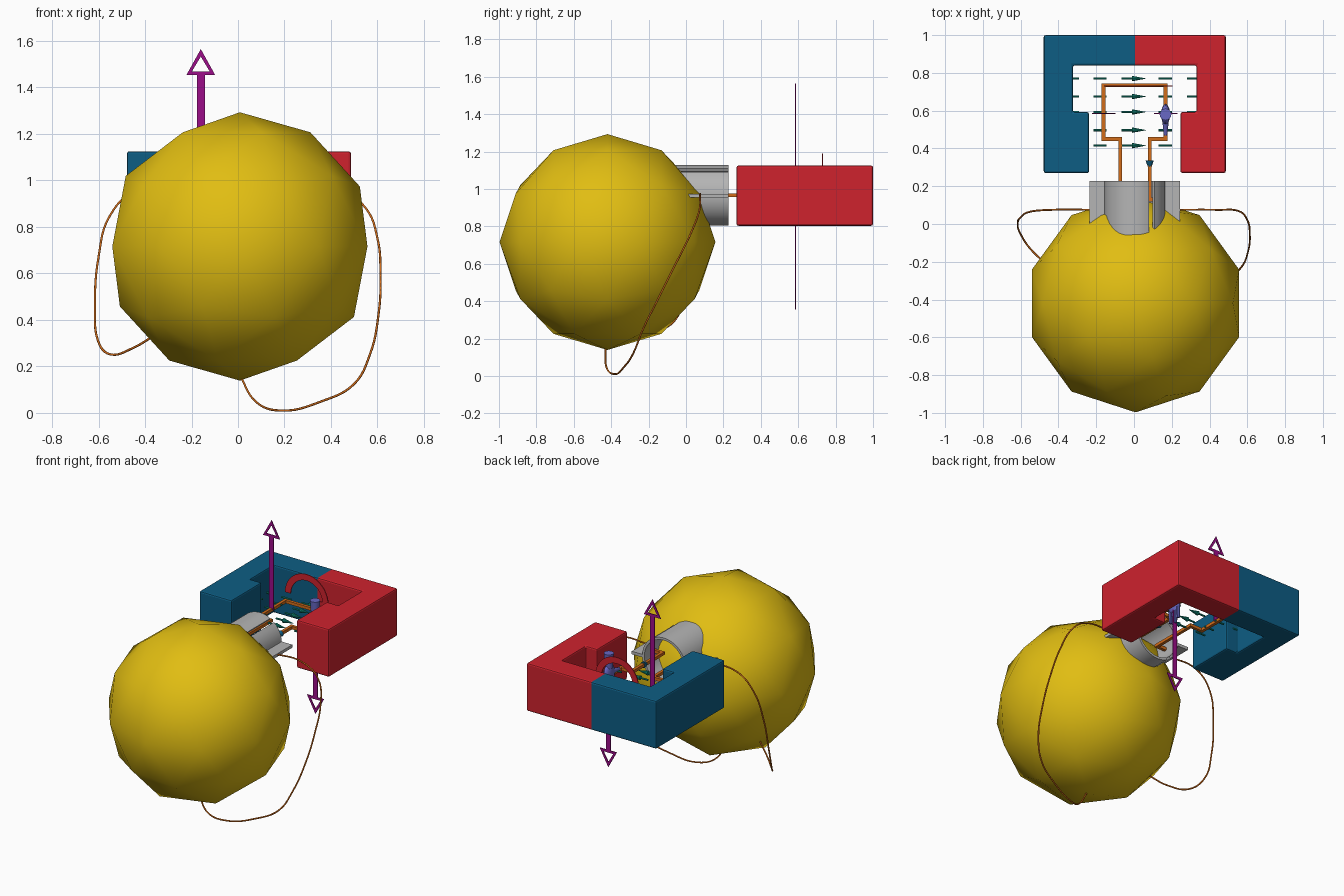
import bpy, bmesh, math
from mathutils import Vector

if "Cube" in bpy.data.objects:
    bpy.data.objects.remove(bpy.data.objects["Cube"])


def material(name, r, g, b):
    m = bpy.data.materials.new(name)
    m.diffuse_color = (r, g, b, 1)
    m.use_nodes = True
    m.node_tree.nodes["Principled BSDF"].inputs["Base Color"].default_value = m.diffuse_color
    return m


YELLOW = material("yellow", 0.75, 0.51, 0.006)
RED = material("red", 0.62, 0.016, 0.027)
BLUE = material("blue", 0.004, 0.11, 0.23)
GRAY = material("gray", 0.46, 0.46, 0.46)
ORANGE = material("orange", 0.64, 0.15, 0.01)
TEAL = material("teal", 0.005, 0.26, 0.19)
PURPLE = material("purple", 0.33, 0.004, 0.25)
VIOLET = material("violet_blue", 0.14, 0.14, 0.56)


def finish(bm, name, *mats, smooth=False):
    bmesh.ops.recalc_face_normals(bm, faces=bm.faces)
    me = bpy.data.meshes.new(name)
    bm.to_mesh(me)
    bm.free()
    ob = bpy.data.objects.new(name, me)
    bpy.context.collection.objects.link(ob)
    for m in mats:
        me.materials.append(m)
    if smooth:
        bpy.context.view_layer.objects.active = ob
        ob.select_set(True)
        bpy.ops.object.shade_smooth_by_angle(angle=math.radians(40))
        ob.select_set(False)
    return ob


def prism(name, pts, faces, lo, hi, axis, *mats, smooth=False):
    """Extrude flat faces from lo to hi along y (pts are x,z) or z (pts are x,y)."""
    bm = bmesh.new()
    place = (lambda a, b: (a, lo, b)) if axis == "y" else (lambda a, b: (a, b, lo))
    vs = [bm.verts.new(place(*p)) for p in pts]
    fs = [bm.faces.new([vs[i] for i in f]) for f in faces]
    bmesh.ops.recalc_face_normals(bm, faces=fs)
    out = bmesh.ops.extrude_face_region(bm, geom=fs, use_keep_orig=True)
    step = Vector((0, hi - lo, 0)) if axis == "y" else Vector((0, 0, hi - lo))
    bmesh.ops.translate(bm, vec=step,
                        verts=[v for v in out["geom"] if isinstance(v, bmesh.types.BMVert)])
    return finish(bm, name, *mats, smooth=smooth)


def arc_band(cx, cz, r_out, r_in, a0, a1, n):
    """Points and quads of a flat curved band."""
    pts = []
    for i in range(n + 1):
        a = math.radians(a0 + (a1 - a0) * i / n)
        pts += [(cx + r * math.cos(a), cz + r * math.sin(a)) for r in (r_out, r_in)]
    return pts, [(2 * i, 2 * i + 2, 2 * i + 3, 2 * i + 1) for i in range(n)]


def rod(bm, p, q, r1, r2, seg=12):
    """Cylinder or cone from p to q."""
    p, q = Vector(p), Vector(q)
    d = q - p
    mat = d.to_track_quat("Z", "Y").to_matrix().to_4x4()
    mat.translation = (p + q) / 2
    bmesh.ops.create_cone(bm, cap_ends=True, segments=seg, radius1=r1, radius2=r2,
                          depth=d.length, matrix=mat)


def ball(bm, c, s):
    new = bmesh.ops.create_uvsphere(bm, u_segments=14, v_segments=8, radius=1)["verts"]
    bmesh.ops.scale(bm, vec=s, verts=new)
    bmesh.ops.translate(bm, vec=c, verts=new)


def box(bm, lo, hi):
    new = bmesh.ops.create_cube(bm, size=1)["verts"]
    lo, hi = Vector(lo), Vector(hi)
    bmesh.ops.scale(bm, vec=hi - lo, verts=new)
    bmesh.ops.translate(bm, vec=(lo + hi) / 2, verts=new)


ZC = 0.966  # height of coil and shaft axis

# big low-poly ball with soft shading
bm = bmesh.new()
bmesh.ops.create_icosphere(bm, subdivisions=2, radius=0.577)
bmesh.ops.translate(bm, vec=(0.008, -0.42, 0.716), verts=bm.verts)
for f in bm.faces:
    f.smooth = True
finish(bm, "large_ball", YELLOW)

# U-shaped magnet, one colour per half
half = [(0, 1), (0.482, 1), (0.482, 0.27), (0.242, 0.27), (0.242, 0.592),
        (0.327, 0.592), (0.327, 0.84), (0, 0.84)]
pts = half + [(-x, y) for x, y in half[1:7]]
magnet = prism("magnet", [(x + 0.004, y) for x, y in pts],
               [range(8), (0, 8, 9, 10, 11, 12, 13, 7)], 0.803, 1.125, "z", RED, BLUE)
for p in magnet.data.polygons:
    p.material_index = 1 if p.center.x < 0.004 else 0
bev = magnet.modifiers.new("rounded_edges", "BEVEL")
bev.width, bev.segments, bev.limit_method = 0.01, 2, "ANGLE"

# square wire coil
path = [(-0.145, 0.13), (-0.073, 0.13), (-0.073, 0.45), (-0.162, 0.45), (-0.162, 0.735),
        (0.167, 0.735), (0.167, 0.45), (0.083, 0.45), (0.083, 0.13), (0.15, 0.13)]
bm = bmesh.new()
w = 0.01
for (ax, ay), (bx, by) in zip(path, path[1:]):
    box(bm, (min(ax, bx) - w, min(ay, by) - w, ZC - w), (max(ax, bx) + w, max(ay, by) + w, ZC + w))
finish(bm, "coil", ORANGE)

# split ring and its two flat brushes
for side, a0 in (("left", 62), ("right", 242)):
    pts, faces = arc_band(0.005, ZC, 0.161, 0.145, a0, a0 + 168, 20)
    prism("split_ring_" + side, pts, faces, -0.085, 0.228, "y", GRAY, smooth=True)
for side, x0, x1 in (("left", -0.236, -0.15), ("right", 0.16, 0.244)):
    bm = bmesh.new()
    box(bm, (x0, -0.085, ZC - 0.012), (x1, 0.228, ZC + 0.008))
    finish(bm, "brush_" + side, GRAY)

# lead wires from brushes round to the ball
wires = {
    "lead_wire_right": [(0.2, .075, .965), (.44, .075, .96), (.55, .07, .88), (.6, .02, .75),
                        (.613, -.055, .6), (.604, -.145, .42), (.567, -.23, .25),
                        (.5, -.28, .125), (.36, -.33, .05), (.18, -.385, .01),
                        (.08, -.425, .045), (.008, -.43, .16)],
    "lead_wire_left": [(-.19, .075, .965), (-.44, .075, .955), (-.55, .065, .85), (-.6, .035, .67),
                       (-.615, 0, .46), (-.602, -.05, .31), (-.55, -.13, .252),
                       (-.45, -.22, .28), (-.35, -.28, .34)],
}
for name, pts in wires.items():
    cu = bpy.data.curves.new(name, "CURVE")
    cu.dimensions = "3D"
    cu.bevel_depth, cu.bevel_resolution, cu.resolution_u = 0.005, 1, 6
    cu.use_fill_caps = True
    sp = cu.splines.new("BEZIER")
    sp.bezier_points.add(len(pts) - 1)
    for bp, p in zip(sp.bezier_points, pts):
        bp.co = p
        bp.handle_left_type = bp.handle_right_type = "AUTO"
    cu.materials.append(ORANGE)
    bpy.context.collection.objects.link(bpy.data.objects.new(name, cu))

# dashed field arrows between the poles
bm = bmesh.new()
for i, y in enumerate((0.77, 0.675, 0.593, 0.497, 0.415)):
    dashes = [(-0.215, -0.145), (-0.065, 0.0), (0.13, 0.2)]
    if i < 3:
        dashes += [(-0.325, -0.29), (0.28, 0.33)]
    for a, b in dashes:
        rod(bm, (a, y, ZC), (b, y, ZC), 0.006, 0.006, 8)
    rod(bm, (-0.01, y, ZC), (0.067, y, ZC), 0.015, 0.0, 10)
finish(bm, "field_arrows", TEAL)

# flat motion arrows with open triangular heads
for name, x, s, tip in (("motion_arrow_up", -0.16, 1, 1.565), ("motion_arrow_down", 0.167, -1, 0.355)):
    base = tip - s * 0.112
    pts = [(x - 0.062, base), (x + 0.062, base), (x, tip),
           (x - 0.038, base + s * 0.016), (x + 0.038, base + s * 0.016), (x, tip - s * 0.032),
           (x - 0.017, ZC), (x + 0.017, ZC), (x + 0.017, base), (x - 0.017, base)]
    prism(name, pts, [(0, 1, 4, 3), (1, 2, 5, 4), (2, 0, 3, 5), (6, 7, 8, 9)],
          0.582, 0.588, "y", PURPLE)

# curved arrow showing the turning direction
pts, faces = arc_band(0.0, 1.03, 0.16, 0.118, 0, 180, 20)
n = len(pts)
pts += [(0.075, 1.035), (0.203, 1.035), (0.139, 0.965)]
prism("turning_arrow", pts, faces + [(n, n + 1, n + 2)], 0.727, 0.733, "y", RED)

# small current arrowhead on the coil
bm = bmesh.new()
rod(bm, (0.083, 0.335, ZC), (0.083, 0.285, ZC), 0.021, 0.004, 12)
finish(bm, "current_arrow", BLUE)

# pointing hand: wrist up, fingers down, thumb forward along the coil
bm = bmesh.new()
hx, hy = 0.167, 0.58
rod(bm, (hx, hy, 1.02), (hx, hy, 1.118), 0.025, 0.031, 16)
ball(bm, (hx, hy, 0.975), (0.024, 0.055, 0.07))
for i in range(4):
    y = hy - 0.036 + 0.025 * i
    rod(bm, (hx, y, 0.95), (hx, y, (0.85, 0.83, 0.835, 0.86)[i]), 0.012, 0.009, 8)
rod(bm, (hx, hy - 0.03, 0.985), (hx, 0.47, 0.97), 0.018, 0.01, 10)
finish(bm, "hand", VIOLET, smooth=True)
